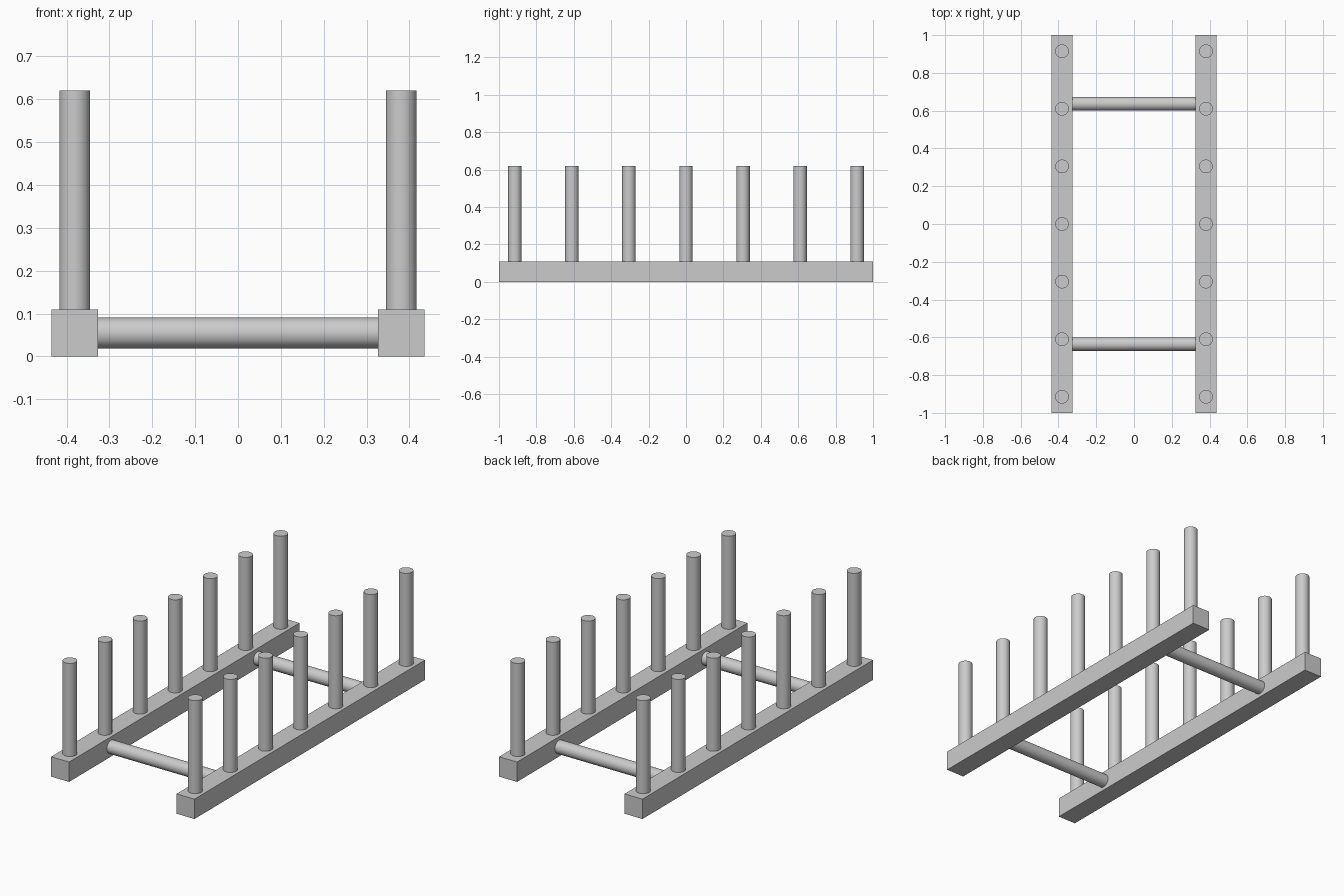
import bpy
import math

cube = bpy.data.objects.get("Cube")
if cube:
    bpy.data.objects.remove(cube, do_unlink=True)

RAIL_X = 0.381
RAIL_SIZE = 0.109
DOWEL_RADIUS = 0.036
PEG_TOP = 0.62
PEG_COUNT = 7
PEG_STEP = 0.305
BAR_Y = 0.636

grey = bpy.data.materials.new("plain_grey")
grey.use_nodes = True
colour = (0.6, 0.6, 0.6, 1)
grey.diffuse_color = colour
grey.node_tree.nodes["Principled BSDF"].inputs["Base Color"].default_value = colour


def finish(name):
    obj = bpy.context.object
    obj.name = name
    obj.data.materials.append(grey)
    return obj


def dowel(name, location, length, rotation=(0, 0, 0)):
    bpy.ops.mesh.primitive_cylinder_add(
        vertices=48, radius=DOWEL_RADIUS, depth=length,
        location=location, rotation=rotation)
    finish(name)
    bpy.ops.object.shade_smooth_by_angle(angle=math.radians(30))


for side, sign in (("left", 1), ("right", -1)):
    # Square base rail
    bpy.ops.mesh.primitive_cube_add(size=1, location=(sign * RAIL_X, 0, RAIL_SIZE / 2))
    rail = finish(f"{side}_rail")
    rail.scale = (RAIL_SIZE, 2, RAIL_SIZE)
    bpy.ops.object.transform_apply(location=False, rotation=False, scale=True)

    # Row of upright pegs standing on the rail
    for i in range(PEG_COUNT):
        y = (i - (PEG_COUNT - 1) / 2) * PEG_STEP
        dowel(f"{side}_peg_{i + 1}",
              (sign * RAIL_X, y, (RAIL_SIZE + PEG_TOP) / 2), PEG_TOP - RAIL_SIZE)

# Round crossbars joining the rails
for name, y in (("front_crossbar", -BAR_Y), ("back_crossbar", BAR_Y)):
    dowel(name, (0, y, RAIL_SIZE / 2), 2 * RAIL_X - RAIL_SIZE,
          (0, math.pi / 2, 0))
